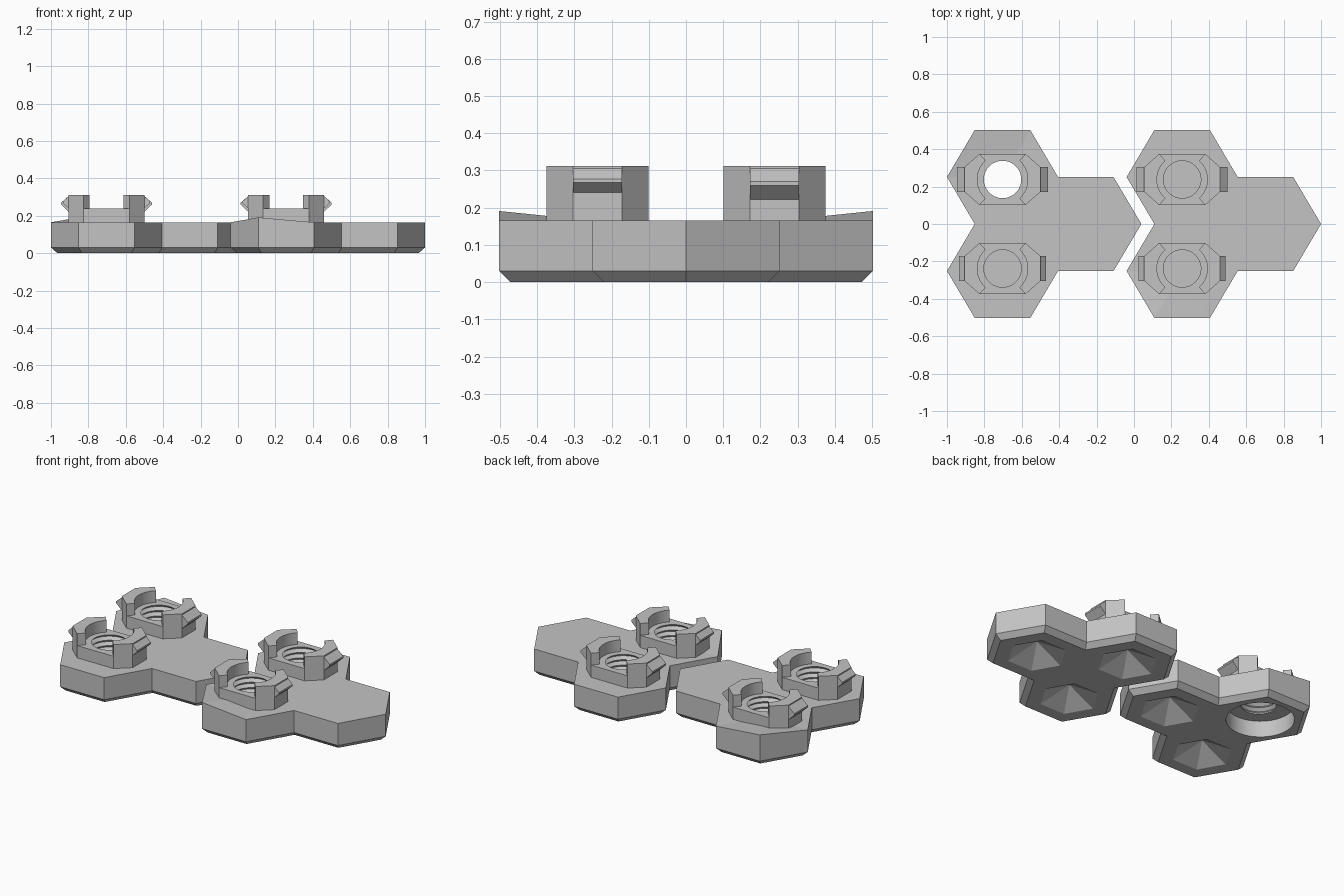
import bpy, bmesh
from math import sin, cos, radians, pi
from mathutils import Matrix, Vector

cube = bpy.data.objects.get("Cube")
if cube:
    bpy.data.objects.remove(cube, do_unlink=True)

RX, RY = 0.297, 0.29           # hexagon radius along x and y
TOP, RIM = 0.165, 0.03         # plate top and bottom chamfer height
BASE_TOP, CLIP_TOP = 0.24, 0.312

grey = bpy.data.materials.new("grey_plastic")
grey.use_nodes = True
color = (0.55, 0.55, 0.55, 1)
grey.diffuse_color = color
grey.node_tree.nodes["Principled BSDF"].inputs["Base Color"].default_value = color


def finish(name, bm):
    bmesh.ops.recalc_face_normals(bm, faces=bm.faces)
    mesh = bpy.data.meshes.new(name)
    bm.to_mesh(mesh)
    bm.free()
    mesh.materials.append(grey)
    obj = bpy.data.objects.new(name, mesh)
    bpy.context.collection.objects.link(obj)
    return obj


def add_prism(bm, points, depth):
    """Extrude a flat loop of points by a vector; returns the first face."""
    low = [bm.verts.new(p) for p in points]
    high = [bm.verts.new(Vector(p) + Vector(depth)) for p in points]
    face = bm.faces.new(low)
    bm.faces.new(high)
    n = len(low)
    for i in range(n):
        j = (i + 1) % n
        bm.faces.new((low[i], low[j], high[j], high[i]))
    return face


def lathe(name, profile, center, steps=48):
    """Closed solid from (radius, z) pairs, turned about a vertical axis."""
    bm = bmesh.new()
    rings = [[bm.verts.new((center[0] + r * cos(2 * pi * i / steps),
                            center[1] + r * sin(2 * pi * i / steps), z))
              for i in range(steps)] for r, z in profile]
    for a, b in zip(rings, rings[1:]):
        for i in range(steps):
            j = (i + 1) % steps
            bm.faces.new((a[i], a[j], b[j], b[i]))
    bm.faces.new(rings[0])
    bm.faces.new(rings[-1])
    obj = finish(name, bm)
    obj.hide_render = True
    return obj


def cut(obj, cutters):
    """Carve the cutters out of an object and bake the result."""
    for c in cutters:
        mod = obj.modifiers.new("cut", 'BOOLEAN')
        mod.operation, mod.solver, mod.object = 'DIFFERENCE', 'EXACT', c
    graph = bpy.context.evaluated_depsgraph_get()
    mesh = bpy.data.meshes.new_from_object(obj.evaluated_get(graph))
    obj.modifiers.clear()
    obj.data = mesh


def corner(center, degrees):
    a = radians(degrees)
    return (center[0] + RX * cos(a), center[1] + RY * sin(a))


def make_plate(name, a, b, c):
    """Three joined hexagons with a chamfered underside."""
    outline = [corner(h, d) for h, angles in (
        (c, (300, 0, 60)), (a, (0, 60, 120, 180, 240)), (b, (180, 240, 300, 0)))
        for d in angles]
    bm = bmesh.new()
    bottom = add_prism(bm, [(x, y, RIM) for x, y in outline], (0, 0, TOP - RIM))
    bmesh.ops.recalc_face_normals(bm, faces=bm.faces)
    bmesh.ops.inset_region(bm, faces=[bottom], thickness=0.03, use_even_offset=True)
    for v in bottom.verts:
        v.co.z = 0
    return finish(name, bm)


def make_pyramid(center, radius=0.17, height=0.09):
    bm = bmesh.new()
    ring = []
    for i in range(6):
        x, y = (radius * f(i * pi / 3) for f in (cos, sin))
        # extended a little below the plate so the cut is clean
        ring.append(bm.verts.new((center[0] + 1.1 * x, center[1] + 1.1 * y, -0.1 * height)))
    apex = bm.verts.new((center[0], center[1], height))
    bm.faces.new(ring)
    for i in range(6):
        bm.faces.new((ring[i], ring[(i + 1) % 6], apex))
    obj = finish("recess_cutter", bm)
    obj.hide_render = True
    return obj


def make_clip(name, center, apex_z, hook_low, reach):
    """Octagonal collar, two curved jaws and their outer snap hooks."""
    side, flat, sy, fy = 0.203, 0.123, 0.066, 0.137
    octagon = [(side, -sy), (side, sy), (flat, fy), (-flat, fy),
               (-side, sy), (-side, -sy), (-flat, -fy), (flat, -fy)]
    collar = bmesh.new()
    add_prism(collar, [(x, y, TOP - 0.005) for x, y in octagon], (0, 0, BASE_TOP - TOP + 0.005))
    jaws = bmesh.new()
    for s in (1, -1):
        arc = [(0.135 * cos(radians(d)), 0.135 * sin(radians(d))) for d in range(48, -49, -8)]
        jaw = [(flat, -fy), (side, -sy), (side, sy), (flat, fy)] + arc
        add_prism(jaws, [(s * x, y, BASE_TOP) for x, y in jaw], (0, 0, CLIP_TOP - BASE_TOP))
        hook = [(side - 0.01, hook_low), (side, hook_low), (side + reach, apex_z - 0.005),
                (side + reach, apex_z + 0.005), (side, 0.305), (side - 0.01, 0.305)]
        add_prism(jaws, [(s * x, -sy, z) for x, z in hook], (0, 2 * sy, 0))
    parts = []
    for suffix, bm in (("collar", collar), ("jaws", jaws)):
        bm.transform(Matrix.Translation((center[0], center[1], 0)))
        parts.append(finish(name + "_" + suffix, bm))
    return parts


def make_lifted_corner(name, center, degrees):
    """Shallow wedge where one outer corner curls upward."""
    tip, p, q = (corner(center, degrees + d) for d in (0, -60, 60))
    bm = bmesh.new()
    bv = [bm.verts.new((x, y, TOP)) for x, y in (tip, p, center, q)]
    peak = bm.verts.new((*tip, TOP + 0.026))
    bm.faces.new(bv)
    for i in range(4):
        if i in (0, 3):
            bm.faces.new((bv[i], bv[(i + 1) % 4], peak))
    bm.faces.new((bv[1], bv[2], peak))
    bm.faces.new((bv[2], bv[3], peak))
    return finish(name, bm)


# Assemble both plates
for label, x in (("left_end", -0.703), ("right_end", 0.2575)):
    h = RY * sin(pi / 3)
    a, b, c = (x, h), (x, -h), (x + 1.5 * RX, 0)
    through = x < 0
    plate = make_plate(label + "_plate", a, b, c)
    lifted = (a, 120) if through else (b, 240)
    wedge = make_lifted_corner(label + "_lifted_corner", *lifted)
    carved, cutters = [], []

    for tag, sign in (("back", 1), ("front", -1)):
        mid = (x, sign * 0.238)
        is_open = through and sign > 0
        hook = (0.265, 0.222, 0.04) if sign > 0 else (0.272, 0.24, 0.03)
        collar, jaws = make_clip(label + "_" + tag + "_clip", mid, *hook)
        # threaded socket: alternating radii make the grooves
        floor = -0.05 if is_open else 0.108
        start = 0.108
        profile = [(0.1, floor)] if is_open else []
        profile += [(0.1 if i % 2 == 0 else 0.117, start + 0.0165 * i) for i in range(9)]
        profile.append((0.1, 0.27))
        socket = lathe("socket_cutter", profile, mid)
        cut(collar, [socket])
        carved.append(collar)
        cutters.append(socket)
        if is_open:
            cutters.append(lathe("bore_cutter", [(0.19, -0.02), (0.19, 0.1)], a))

    pits = [make_pyramid(p) for p in ((b, c) if through else (a, b, c))]
    cut(plate, cutters + pits)
    cut(wedge, cutters[:1] if through else cutters[-1:])
    carved += [plate]
    for obj in cutters + pits:
        bpy.data.objects.remove(obj, do_unlink=True)

    # smooth the round walls, keep the edges crisp
    bpy.ops.object.select_all(action='DESELECT')
    for obj in carved + [o for o in bpy.data.objects if o.name.endswith("_jaws")]:
        obj.select_set(True)
        bpy.context.view_layer.objects.active = obj
    bpy.ops.object.shade_smooth_by_angle(angle=radians(25))
